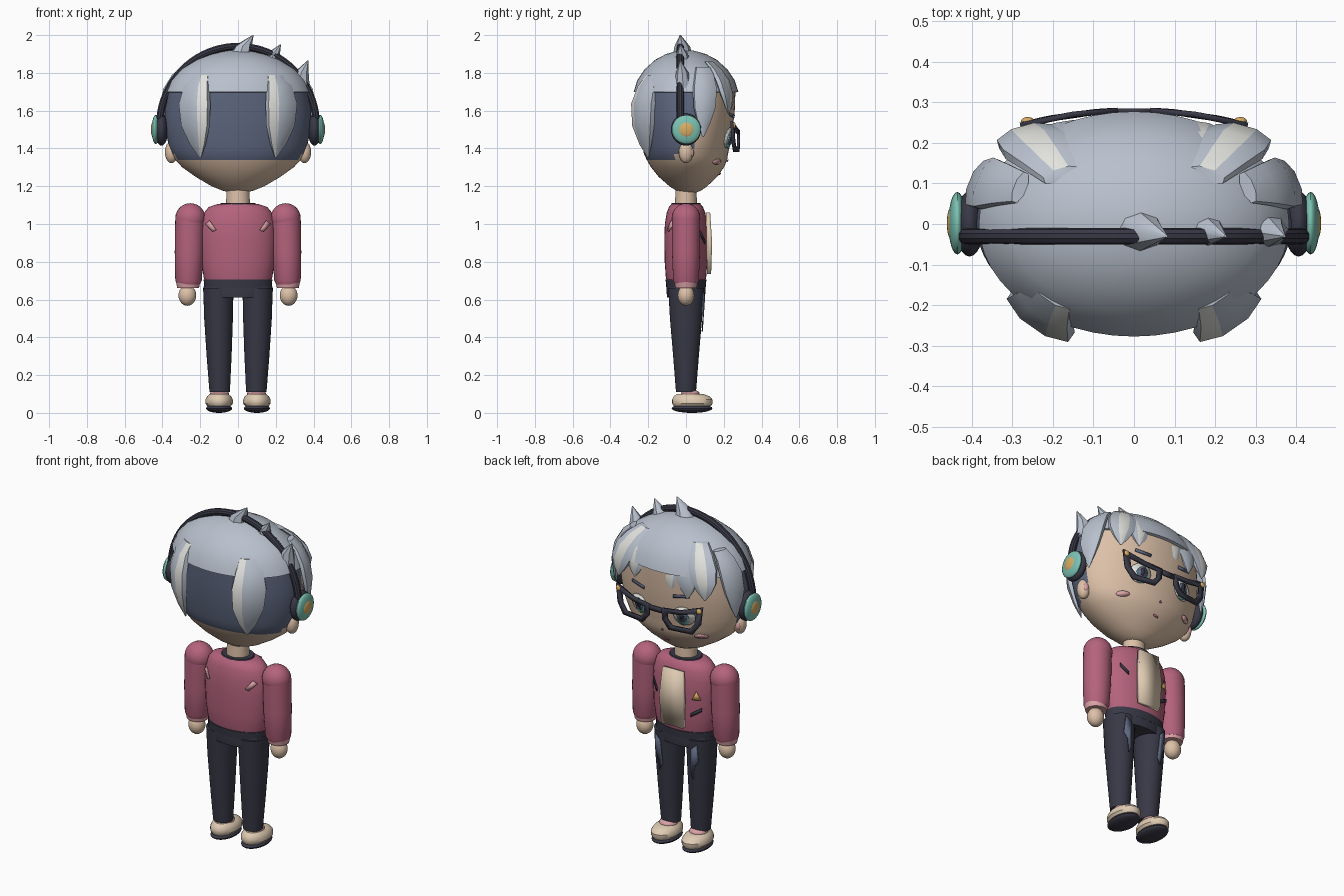
import bpy, bmesh
from math import sin, cos, pi, radians, sqrt

cube = bpy.data.objects.get("Cube")
if cube:
    bpy.data.objects.remove(cube)


def material(name, r, g, b):
    m = bpy.data.materials.new(name)
    m.use_nodes = True
    m.diffuse_color = (r, g, b, 1)
    bsdf = next(n for n in m.node_tree.nodes if n.type == 'BSDF_PRINCIPLED')
    bsdf.inputs["Base Color"].default_value = (r, g, b, 1)
    return m


HAIR = material("grey_hair", .48, .53, .61)
SILVER = material("pale_silver", .76, .76, .73)
SLATE = material("slate_blue", .115, .14, .22)
NAVY = material("dark_navy", .04, .04, .062)
SKIN = material("skin", .72, .53, .39)
CREAM = material("cream", .74, .60, .45)
JACKET = material("jacket_rose", .46, .125, .205)
PINK = material("light_pink", .70, .36, .38)
TEAL = material("teal", .20, .54, .45)
GOLD = material("gold", .70, .42, .13)


def finish(name, bm, *mats):
    bmesh.ops.recalc_face_normals(bm, faces=bm.faces)
    me = bpy.data.meshes.new(name)
    bm.to_mesh(me)
    bm.free()
    ob = bpy.data.objects.new(name, me)
    bpy.context.collection.objects.link(ob)
    for m in mats:
        me.materials.append(m)
    bpy.ops.object.select_all(action='DESELECT')
    ob.select_set(True)
    bpy.context.view_layer.objects.active = ob
    bpy.ops.object.shade_smooth_by_angle(angle=radians(35))
    return ob


def skin_rings(bm, rings, streak=None):
    """Join rings of points into a capped tube; the streak column gets material 1."""
    loops = [[bm.verts.new(p) for p in r] for r in rings]
    n = len(loops[0])
    for a, b in zip(loops, loops[1:]):
        for i in range(n):
            f = bm.faces.new((a[i], a[(i + 1) % n], b[(i + 1) % n], b[i]))
            f.material_index = int(i == streak)
    bm.faces.new(loops[0])
    bm.faces.new(loops[-1])


def loft(name, rings, mat, n=32):
    """Rings are (centre x, centre y, z, radius x, radius y)."""
    bm = bmesh.new()
    skin_rings(bm, [[(x + rx * cos(2 * pi * i / n), y + ry * sin(2 * pi * i / n), z)
                     for i in range(n)] for x, y, z, rx, ry in rings])
    return finish(name, bm, mat)


def ball(name, loc, radii, mat):
    bm = bmesh.new()
    bmesh.ops.create_uvsphere(bm, u_segments=24, v_segments=14, radius=1)
    bmesh.ops.scale(bm, vec=radii, verts=bm.verts)
    bmesh.ops.translate(bm, vec=loc, verts=bm.verts)
    return finish(name, bm, mat)


def surface(rings, x, z, lift, side=1):
    """Point on a lofted body at x, z, pushed out by lift."""
    for a, b in zip(rings, rings[1:]):
        if a[2] <= z <= b[2]:
            t = (z - a[2]) / (b[2] - a[2])
            cx, cy, _, rx, ry = [p + (q - p) * t for p, q in zip(a, b)]
            depth = ry * sqrt(max(0, 1 - ((x - cx) / rx) ** 2))
            return (x, cy + side * (depth + lift), z)


def plate(name, outline, rings, lift, mat, side=1, thick=.006, hole=None):
    bm = bmesh.new()
    out = [bm.verts.new(surface(rings, x, z, lift, side)) for x, z in outline]
    if hole:
        inn = [bm.verts.new(surface(rings, x, z, lift, side)) for x, z in hole]
        for i in range(len(out)):
            j = (i + 1) % len(out)
            bm.faces.new((out[i], out[j], inn[j], inn[i]))
    else:
        bm.faces.new(out)
    ob = finish(name, bm, mat)
    mod = ob.modifiers.new("thickness", 'SOLIDIFY')
    mod.thickness, mod.offset = thick, 0


def oval(x, z, rx, rz, n=16):
    return [(x + rx * cos(2 * pi * i / n), z + rz * sin(2 * pi * i / n)) for i in range(n)]


def bar(x, z, dx, dz, w):
    """Slanted strip outline centred on x, z."""
    return [(x - dx, z - dz - w), (x + dx, z + dz - w), (x + dx, z + dz + w), (x - dx, z - dz + w)]


# Head: skin, with slate under-hair on the rear half
head_rings = [(0, cy, z, rx, ry) for z, rx, ry, cy in (
    (1.165, .04, .035, .015), (1.178, .085, .068, .014), (1.2, .14, .1, .012), (1.25, .225, .155, .01),
    (1.3, .295, .193, .008), (1.34, .333, .213, .005), (1.37, .35, .222, 0), (1.4, .362, .229, 0),
    (1.43, .37, .235, 0), (1.5, .384, .247, 0), (1.6, .388, .258, 0), (1.71, .372, .262, 0))]
head = loft("head", head_rings, SKIN, 64)
head.data.materials.append(SLATE)
for p in head.data.polygons:
    if p.center.z > 1.34 + max(0, p.center.y + .1) * .5 and p.center.y < .05:
        p.material_index = 1
loft("hair_cap", [(0, 0, z, rx, ry) for z, rx, ry in (
    (1.695, .37, .26), (1.7, .382, .277), (1.76, .357, .258), (1.82, .305, .218),
    (1.87, .225, .162), (1.9, .145, .105), (1.917, .06, .045), (1.92, .01, .01))], HAIR, 48)


def lock(name, root, bend, tip, facing, width, streak=None):
    """Hanging hair lock along a bent path, its flat side turned to the facing angle."""
    c, s = cos(radians(facing)), sin(radians(facing))
    rings = []
    for t, k in ((0, .6), (.2, .8), (.45, 1), (.7, .9), (.88, .5), (1, .05)):
        p = [(1 - t) ** 2 * u + 2 * t * (1 - t) * v + t * t * w for u, v, w in zip(root, bend, tip)]
        ring = []
        for i in range(8):
            q = 2 * pi * (i + .5) / 8
            u, v = width * k * cos(q), .38 * width * k * sin(q)
            ring.append((p[0] - s * u + c * v, p[1] + c * u + s * v, p[2]))
        rings.append(ring)
    bm = bmesh.new()
    skin_rings(bm, rings, streak)
    finish(name, bm, HAIR, SILVER)


# Fringe, temple and rear locks
for i, (x, y, tip, facing, w, streak) in enumerate((
        (.27, .225, 1.58, 74, .085, 1), (.16, .24, 1.61, 82, .072, 1), (.05, .245, 1.62, 88, .07, None),
        (-.07, .245, 1.58, 93, .075, 1), (-.17, .24, 1.57, 99, .075, None), (-.27, .225, 1.58, 106, .085, 1))):
    lock("fringe_lock_%d" % (i + 1), (x * .65, .12, 1.86), (x, y, 1.77), (x * 1.04, y, tip), facing, w, streak)
for side, s in (("left", 1), ("right", -1)):
    turn = lambda a: 90 - s * (90 - a)
    lock(side + "_temple_lock", (s * .28, .09, 1.83), (s * .4, .11, 1.75), (s * .39, .09, 1.46), turn(22), .07)
    lock(side + "_rear_lock", (s * .2, -.17, 1.79), (s * .26, -.27, 1.66), (s * .2, -.2, 1.35),
         turn(-55), .1, 2 if s > 0 else 0)

# Crown spikes
for i, (x, z, r, dx, dz) in enumerate(((0, 1.9, .075, .08, .1), (.17, 1.87, .055, .055, .08),
                                       (.32, 1.76, .06, .05, .105))):
    loft("crown_spike_%d" % (i + 1), [(x, -.015, z - .04, r, r * .8), (x + dx * .3, -.02, z + dz * .4, r * .65, r * .55),
                                      (x + dx, -.03, z + dz, .003, .003)], HAIR, 8)

# Headphone band
cu = bpy.data.curves.new("headphone_band", 'CURVE')
cu.dimensions = '3D'
cu.bevel_depth, cu.bevel_resolution = .02, 3
sp = cu.splines.new('POLY')
sp.points.add(40)
for i, p in enumerate(sp.points):
    p.co = (.415 * cos(pi * i / 40), -.03, 1.52 + .42 * sin(pi * i / 40), 1)
band = bpy.data.objects.new("headphone_band", cu)
bpy.context.collection.objects.link(band)
cu.materials.append(NAVY)
bpy.ops.object.select_all(action='DESELECT')
band.select_set(True)
bpy.context.view_layer.objects.active = band
bpy.ops.object.convert(target='MESH')
bpy.ops.object.shade_smooth_by_angle(angle=radians(35))

# Neck, collar, torso and hips
loft("neck", [(0, 0, 1.06, .065, .06), (0, 0, 1.19, .06, .055)], SKIN)
torso_rings = [(0, 0, z, rx, ry) for z, rx, ry in (
    (.69, .172, .1), (.72, .182, .107), (.8, .194, .113), (.92, .2, .115),
    (1.0, .196, .112), (1.06, .18, .102), (1.09, .155, .09), (1.105, .11, .075))]
loft("jacket_body", torso_rings, JACKET)
loft("collar", [(0, 0, 1.09, .1, .08), (0, 0, 1.112, .092, .075)], NAVY)
loft("waistband", [(0, 0, .66, .178, .104), (0, 0, .705, .182, .108)], NAVY)
loft("hips", [(0, 0, .61, .175, .1), (0, 0, .65, .186, .104), (0, 0, .67, .182, .102)], NAVY)
plate("shirt_panel", [(-.07, .735), (.07, .735), (.078, .9), (.065, 1.06), (-.065, 1.06), (-.078, .9)],
      torso_rings, .022, CREAM, thick=.022)
plate("chest_badge", [(-.155, .905), (-.11, .905), (-.132, .955)], torso_rings, .008, GOLD)
plate("right_pocket", bar(-.13, .83, .028, -.018, .01), torso_rings, .008, NAVY)
plate("left_pocket", bar(.14, .93, .02, .025, .01), torso_rings, .008, NAVY)

# Mouth, nose and glasses bridge; the lenses lie on a shallow curve ahead of the face
plate("mouth", bar(0, 1.265, .014, .002, .004), head_rings, .004, JACKET)
plate("nose", oval(0, 1.335, .006, .006, 8), head_rings, .004, JACKET)
lens_curve = [(0, 0, 1.3, .56, .28), (0, 0, 1.6, .56, .28)]
plate("glasses_bridge", bar(0, 1.478, .055, 0, .014), lens_curve, 0, NAVY, thick=.012)

for side, s in (("left", 1), ("right", -1)):
    def flip(pts):
        return [(s * x, z) for x, z in pts]

    # Headphone cups and ears
    ball(side + "_cup_cushion", (s * .405, 0, 1.5), (.036, .08, .085), NAVY)
    ball(side + "_cup_shell", (s * .435, .002, 1.5), (.022, .077, .077), TEAL)
    ball(side + "_cup_centre", (s * .447, .002, 1.5), (.014, .043, .043), GOLD)
    ball(side + "_ear", (s * .352, 0, 1.38), (.035, .038, .058), SKIN)
    ball(side + "_ear_inner", (s * .358, .028, 1.378), (.016, .014, .026), PINK)

    # Face details
    plate(side + "_eye_white", flip(oval(.145, 1.455, .06, .055)), head_rings, .006, SILVER)
    plate(side + "_iris_rim", flip(oval(.14, 1.442, .034, .043)), head_rings, .011, TEAL)
    plate(side + "_iris", flip(oval(.14, 1.455, .03, .036)), head_rings, .015, SLATE)
    plate(side + "_pupil", flip(oval(.14, 1.46, .012, .022)), head_rings, .019, NAVY)
    plate(side + "_eyebrow", flip(bar(.14, 1.575, .045, .006, .008)), head_rings, .008, SLATE)
    plate(side + "_cheek", flip(oval(.215, 1.33, .032, .014)), head_rings, .005, PINK)
    rim = [(.04, 1.495), (.15, 1.505), (.28, 1.545), (.268, 1.44), (.225, 1.38), (.085, 1.38), (.045, 1.43)]
    hole = [(.15 + (x - .15) * .72, 1.444 + (z - 1.444) * .6) for x, z in rim]
    plate(side + "_glasses_rim", flip(rim), lens_curve, 0, NAVY, thick=.014, hole=flip(hole))
    ball(side + "_rivet", surface(lens_curve, s * .262, 1.522, .006), (.016, .01, .016), GOLD)

    # Arms
    loft(side + "_sleeve", [(s * .262, 0, .68, .06, .06), (s * .262, 0, .7, .07, .068),
                            (s * .258, 0, .85, .077, .074), (s * .254, 0, 1.03, .078, .074)], JACKET)
    ball(side + "_shoulder", (s * .252, 0, 1.03), (.08, .076, .08), JACKET)
    loft(side + "_cuff", [(s * .264, 0, .662, .058, .056), (s * .264, 0, .692, .064, .062)], PINK)
    ball(side + "_hand", (s * .268, 0, .622), (.047, .044, .055), SKIN)

    # Legs and shoes
    leg = [(s * .097, 0, .11, .054, .053), (s * .1, 0, .3, .066, .068),
           (s * .103, 0, .5, .076, .085), (s * .104, 0, .66, .08, .094)]
    loft(side + "_trouser_leg", leg, NAVY)
    plate(side + "_thigh_patch", flip([(.09, .47), (.108, .43), (.12, .51), (.14, .54), (.135, .64), (.1, .61)]),
          leg, .007, SLATE)
    ball(side + "_sole", (s * .1, .032, .024), (.069, .108, .024), NAVY)
    loft(side + "_shoe", [(s * .1, y, z, rx, ry) for y, z, rx, ry in (
        (.034, .036, .062, .098), (.034, .05, .073, .107), (.034, .07, .073, .107),
        (.03, .088, .063, .094), (.022, .1, .048, .07))], CREAM)
    ball(side + "_sock", (s * .098, .022, .1), (.05, .05, .026), PINK)

    # Jacket back trim
    plate(side + "_back_trim", flip([(.115, .968), (.135, .96), (.172, 1.0), (.15, 1.018)]),
          torso_rings, .009, PINK, side=-1)
